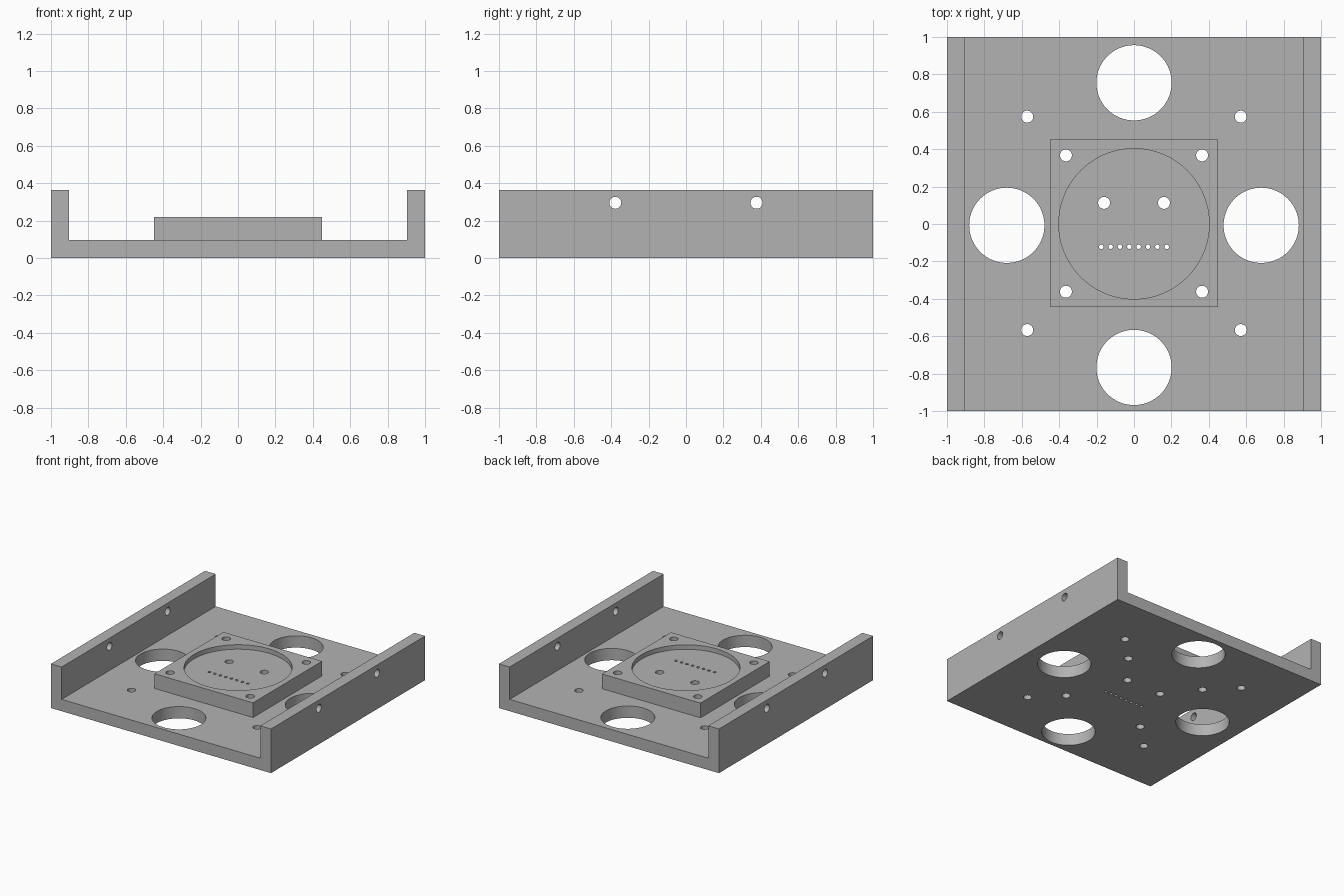
import bpy, bmesh
from math import radians
from mathutils import Matrix, Vector

default = bpy.data.objects.get("Cube")
if default:
    bpy.data.objects.remove(default, do_unlink=True)

FLOOR, WALL_TOP, WALL_IN = 0.097, 0.363, 0.903
PAD_TOP, PAD_HALF, RECESS_DEPTH = 0.218, 0.448, 0.037

grey = bpy.data.materials.new("plain grey")
grey.use_nodes = True
colour = (0.45, 0.45, 0.45, 1)
grey.diffuse_color = colour
grey.node_tree.nodes["Principled BSDF"].inputs["Base Color"].default_value = colour


def new_object(name, bm):
    bmesh.ops.recalc_face_normals(bm, faces=bm.faces)
    mesh = bpy.data.meshes.new(name)
    bm.to_mesh(mesh)
    bm.free()
    mesh.materials.append(grey)
    obj = bpy.data.objects.new(name, mesh)
    bpy.context.collection.objects.link(obj)
    return obj


def extrude(name, outline, direction):
    bm = bmesh.new()
    face = bm.faces.new([bm.verts.new(p) for p in outline])
    moved = bmesh.ops.extrude_face_region(bm, geom=[face])["geom"]
    verts = [g for g in moved if isinstance(g, bmesh.types.BMVert)]
    bmesh.ops.translate(bm, verts=verts, vec=Vector(direction))
    return new_object(name, bm)


def drill(bm, centre, radius, depth, segments=32, sideways=False):
    turn = Matrix.Rotation(radians(90 if sideways else 0), 4, "Y")
    bmesh.ops.create_cone(bm, cap_ends=True, segments=segments, radius1=radius,
                          radius2=radius, depth=depth,
                          matrix=Matrix.Translation(centre) @ turn)


def cut(obj, bm):
    # Subtract the drills, apply the result and drop the helper
    cutter = new_object("drill_helper", bm)
    cutter.hide_render = True
    mod = obj.modifiers.new("holes", "BOOLEAN")
    mod.operation, mod.solver, mod.object = "DIFFERENCE", "EXACT", cutter
    bpy.ops.object.select_all(action="DESELECT")
    obj.select_set(True)
    bpy.context.view_layer.objects.active = obj
    bpy.ops.object.modifier_apply(modifier=mod.name)
    bpy.data.objects.remove(cutter, do_unlink=True)
    bpy.ops.object.shade_smooth_by_angle(angle=radians(30))


def drill_centre_pattern(bm):
    # Corner screws, two posts and the pin row pass through pad and tray
    for x in (-0.364, 0.364):
        for y in (-0.362, 0.367):
            drill(bm, (x, y, 0), 0.032, 1)
    for x in (-0.16, 0.16):
        drill(bm, (x, 0.113, 0), 0.032, 1)
    for i in range(8):
        drill(bm, ((i - 3.5) * 0.05, -0.122, 0), 0.012, 1, 16)


# U-shaped tray: floor with two side walls
half = [(1, 0), (1, WALL_TOP), (WALL_IN, WALL_TOP), (WALL_IN, FLOOR)]
section = half + [(-x, z) for x, z in reversed(half)]
tray = extrude("tray", [(x, -1, z) for x, z in section], (0, 2, 0))

holes = bmesh.new()
drill_centre_pattern(holes)
for x, y in ((-0.68, -0.007), (0.68, -0.007), (0, 0.755), (0, -0.767)):
    drill(holes, (x, y, 0), 0.201, 0.5, 96)
for x in (-0.571, 0.571):
    for y in (-0.567, 0.574):
        drill(holes, (x, y, 0), 0.032, 0.5)
for y in (-0.378, 0.377):
    for x in (-1, 1):
        drill(holes, (x, y, 0.295), 0.032, 0.5, sideways=True)
cut(tray, holes)

# Raised square pad
corners = [(-1, -1), (1, -1), (1, 1), (-1, 1)]
pad = extrude("raised_pad", [(x * PAD_HALF, y * PAD_HALF + 0.003, FLOOR) for x, y in corners],
              (0, 0, PAD_TOP - FLOOR))

# Round recess, then the through holes
recess = bmesh.new()
drill(recess, (0, 0.001, PAD_TOP), 0.402, 2 * RECESS_DEPTH, 128)
cut(pad, recess)
holes = bmesh.new()
drill_centre_pattern(holes)
cut(pad, holes)
